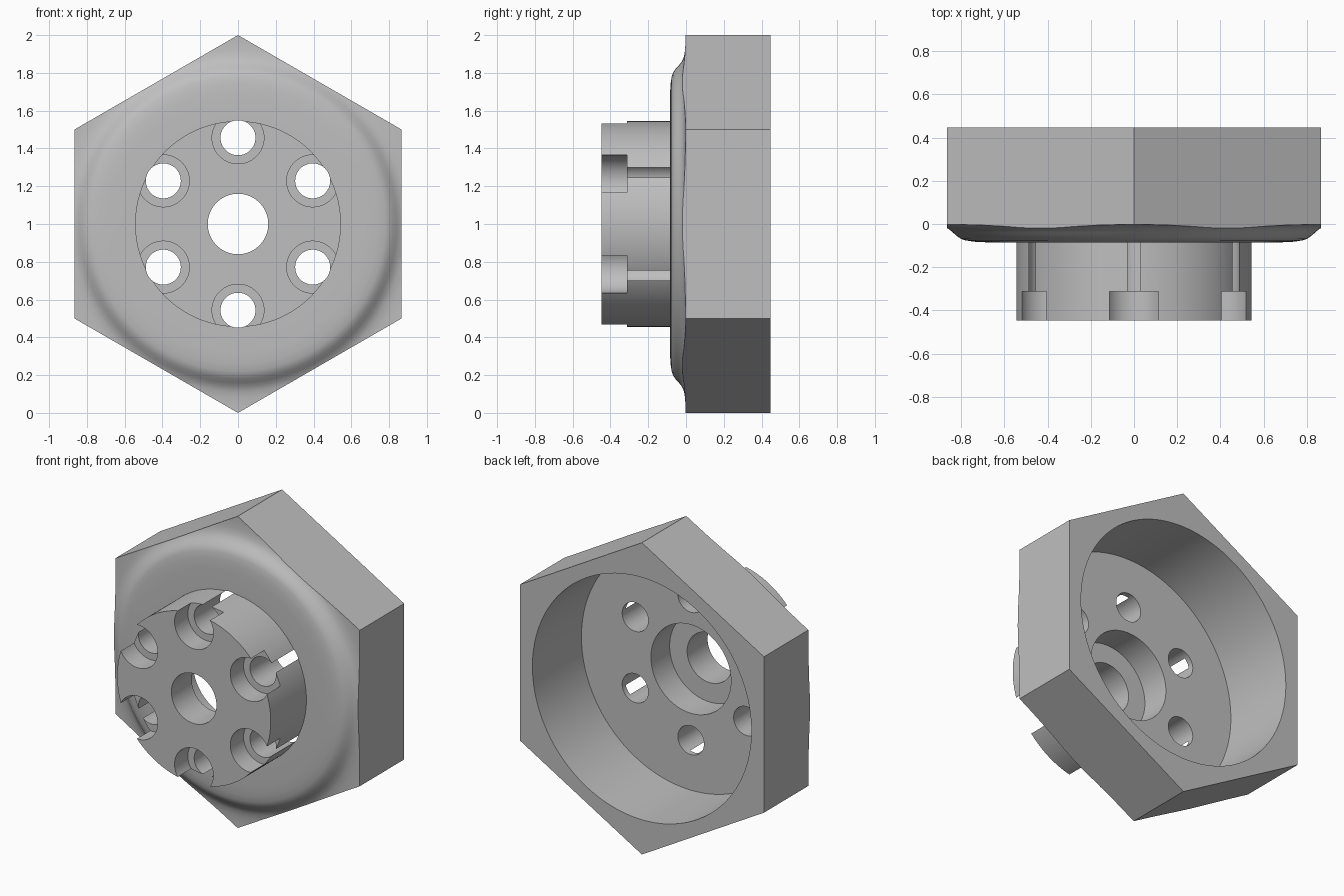
import bpy
import bmesh
from math import radians, sin, cos
from mathutils import Matrix, Vector

cube = bpy.data.objects.get("Cube")
if cube:
    bpy.data.objects.remove(cube, do_unlink=True)

metal = bpy.data.materials.new("plain_grey")
grey = (0.52, 0.52, 0.52, 1)
metal.diffuse_color = grey
metal.use_nodes = True
metal.node_tree.nodes["Principled BSDF"].inputs["Base Color"].default_value = grey

CENTRE = Vector((0, 0, 1))
FRONT, BACK = -0.447, 0.447


def make_object(name, bm):
    bmesh.ops.remove_doubles(bm, verts=bm.verts, dist=1e-5)
    bmesh.ops.recalc_face_normals(bm, faces=bm.faces)
    mesh = bpy.data.meshes.new(name)
    bm.to_mesh(mesh)
    bm.free()
    mesh.materials.append(metal)
    obj = bpy.data.objects.new(name, mesh)
    bpy.context.collection.objects.link(obj)
    return obj


def revolve(bm, profile, centre, steps):
    """Spin a closed (radius, y) profile around a y-parallel axis."""
    verts = [bm.verts.new(centre + Vector((r, y, 0))) for r, y in profile]
    edges = [bm.edges.new((a, b)) for a, b in zip(verts, verts[1:] + verts[:1])
             if a.co.x - centre.x > 1e-6 or b.co.x - centre.x > 1e-6]
    bmesh.ops.spin(bm, geom=verts + edges, cent=centre, axis=(0, 1, 0),
                   angle=radians(360), steps=steps, use_merge=False)


def apply_boolean(target, cutter, operation):
    cutter.hide_render = True
    mod = target.modifiers.new(operation.lower(), "BOOLEAN")
    mod.object, mod.operation, mod.solver = cutter, operation, "EXACT"
    bpy.context.view_layer.objects.active = target
    bpy.ops.object.modifier_apply(modifier=mod.name)
    bpy.data.objects.remove(cutter, do_unlink=True)


# Turned body: hub, rounded shoulder, rear cup and stepped centre bore
bm = bmesh.new()
revolve(bm, [
    (0.16, FRONT), (0.545, FRONT), (0.545, -0.085),
    (0.68, -0.085), (0.74, -0.082), (0.78, -0.076), (0.80, -0.069),
    (0.82, -0.056), (0.84, -0.038), (0.86, -0.022), (0.885, -0.011),
    (0.92, -0.005), (0.96, -0.003), (1.1, -0.003),
    (1.1, BACK), (0.777, BACK), (0.777, -0.05),
    (0.284, -0.05), (0.284, -0.24), (0.16, -0.24),
], CENTRE, 128)
body = make_object("hex_nut_body", bm)

# Six flats
bm = bmesh.new()
bmesh.ops.create_cone(bm, cap_ends=True, segments=6, radius1=1, radius2=1, depth=2)
for v in bm.verts:
    a = v.co.copy()
    v.co = a
has_point_on_y = any(abs(v.co.x) < 1e-4 for v in bm.verts)
turn = Matrix.Rotation(radians(0 if has_point_on_y else 30), 4, "Z")
stand = Matrix.Translation(CENTRE) @ Matrix.Rotation(radians(90), 4, "X") @ turn
bmesh.ops.transform(bm, matrix=stand, verts=bm.verts)
apply_boolean(body, make_object("hex_flats", bm), "INTERSECT")

# Counterbored bolt holes that break out through the hub side
bm = bmesh.new()
for i in range(6):
    angle = radians(90 + 60 * i)
    centre = CENTRE + 0.4566 * Vector((cos(angle), 0, sin(angle)))
    revolve(bm, [(0, -0.6), (0.1375, -0.6), (0.1375, -0.312),
                 (0.0926, -0.312), (0.0926, 0.1), (0, 0.1)], centre, 64)
apply_boolean(body, make_object("bolt_holes", bm), "DIFFERENCE")

bpy.ops.object.select_all(action="DESELECT")
body.select_set(True)
bpy.context.view_layer.objects.active = body
bpy.ops.object.shade_smooth_by_angle(angle=radians(30))
